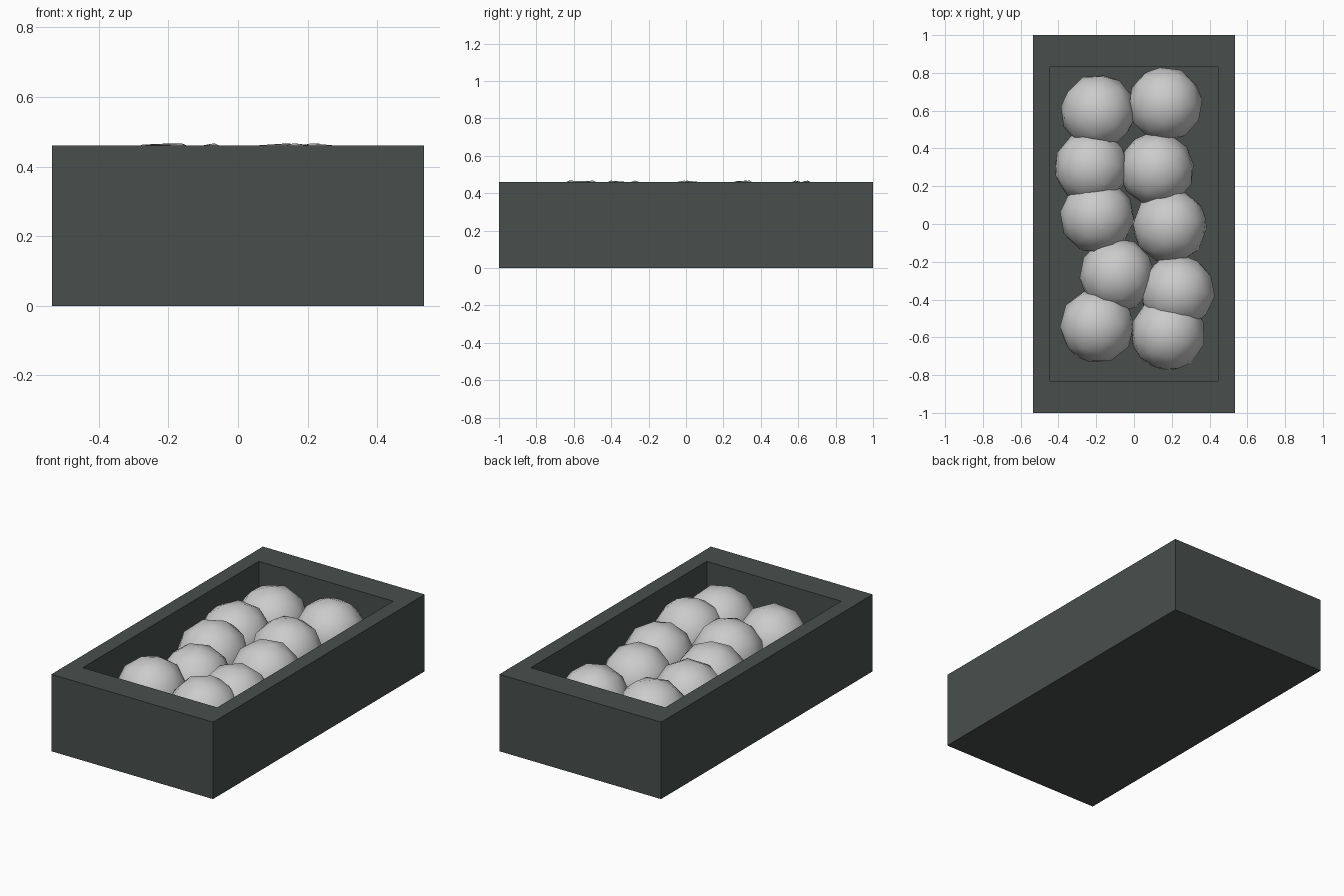
import bpy, bmesh, random
from mathutils import Euler

if "Cube" in bpy.data.objects:
    bpy.data.objects.remove(bpy.data.objects["Cube"])

random.seed(4)


def material(name, rgb):
    m = bpy.data.materials.new(name)
    m.diffuse_color = (*rgb, 1)
    m.use_nodes = True
    m.node_tree.nodes["Principled BSDF"].inputs["Base Color"].default_value = m.diffuse_color
    return m


# Open crate: a block whose top face is inset and pushed down
W, L, H, FLOOR = 0.535, 1.0, 0.46, 0.075
bm = bmesh.new()
bmesh.ops.create_cube(bm, size=1)
for v in bm.verts:
    v.co = (v.co.x * 2 * W, v.co.y * 2 * L, (v.co.z + 0.5) * H)
bm.normal_update()
top = max(bm.faces, key=lambda f: f.calc_center_median().z)
rim = bmesh.ops.extrude_face_region(bm, geom=[top])
bmesh.ops.delete(bm, geom=[top], context='FACES_ONLY')
for v in [g for g in rim['geom'] if isinstance(g, bmesh.types.BMVert)]:
    v.co.x *= 0.832
    v.co.y *= 0.832
inner = next(g for g in rim['geom'] if isinstance(g, bmesh.types.BMFace))
pit = bmesh.ops.extrude_face_region(bm, geom=[inner])
bmesh.ops.delete(bm, geom=[inner], context='FACES_ONLY')
for v in [g for g in pit['geom'] if isinstance(g, bmesh.types.BMVert)]:
    v.co.z = FLOOR
bmesh.ops.recalc_face_normals(bm, faces=bm.faces)
mesh = bpy.data.meshes.new("crate")
bm.to_mesh(mesh)
bm.free()
mesh.materials.append(material("dark_slate", (0.065, 0.078, 0.074)))
bpy.context.collection.objects.link(bpy.data.objects.new("crate", mesh))

# Low-poly smooth balls packed in two wobbly rows
centres = [(-0.19, 0.595), (0.165, 0.635), (-0.225, 0.30), (0.12, 0.29),
           (-0.195, 0.04), (0.19, -0.01), (-0.09, -0.27), (0.23, -0.36),
           (-0.195, -0.54), (0.18, -0.58)]
R = 0.2
for i, (x, y) in enumerate(centres):
    bpy.ops.mesh.primitive_ico_sphere_add(subdivisions=2, radius=R)
    ball = bpy.context.object
    ball.name = f"ball_{i + 1}"
    spin = Euler([random.uniform(0, 6.28) for _ in range(3)])
    ball.data.transform(spin.to_matrix().to_4x4())
    # Every ball tops out just above the rim
    peak = max(v.co.z for v in ball.data.vertices)
    ball.location = (x, y, 0.467 - peak)
    bpy.ops.object.shade_smooth()
